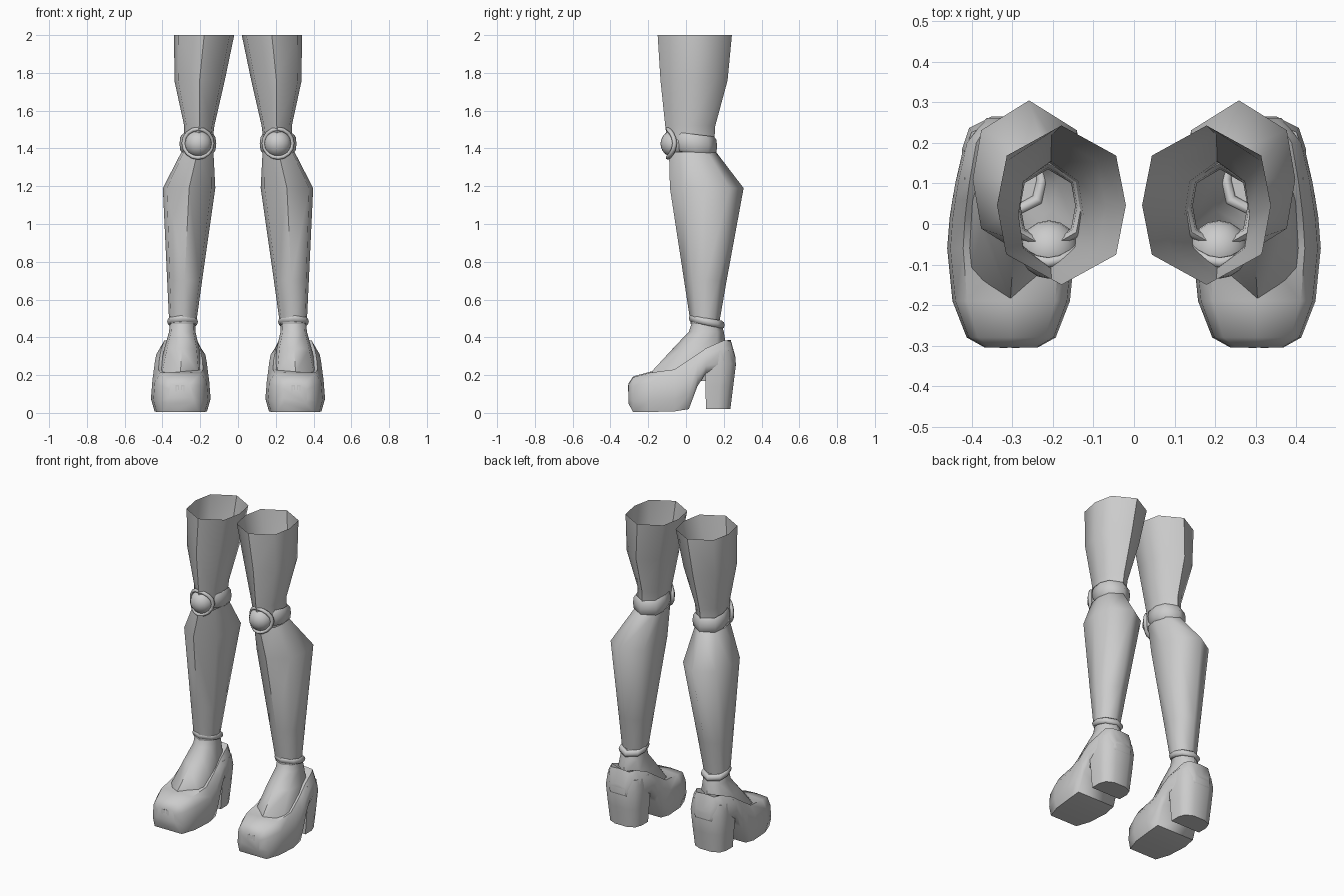
import bpy, bmesh, math
from mathutils import Matrix, Vector

cube = bpy.data.objects.get("Cube")
if cube:
    bpy.data.objects.remove(cube)

grey = bpy.data.materials.new("plain_grey")
grey.use_nodes = True
grey.diffuse_color = (0.6, 0.6, 0.6, 1)
grey.node_tree.nodes["Principled BSDF"].inputs["Base Color"].default_value = (0.6, 0.6, 0.6, 1)


def finish(bm, name, angle=55):
    """Make the part for the left leg and its mirror for the right."""
    for side in ("left", "right"):
        if side == "right":
            bmesh.ops.scale(bm, vec=(-1, 1, 1), verts=bm.verts)
            bmesh.ops.reverse_faces(bm, faces=bm.faces)
        mesh = bpy.data.meshes.new(side + "_" + name)
        bm.to_mesh(mesh)
        mesh.materials.append(grey)
        mesh.shade_smooth()
        mesh.set_sharp_from_angle(angle=math.radians(angle))
        ob = bpy.data.objects.new(side + "_" + name, mesh)
        bpy.context.collection.objects.link(ob)
    bm.free()


def loft(name, rings, cap=False, loop=False, angle=55):
    """Skin a row of point rings that run counter-clockwise going up."""
    bm = bmesh.new()
    rows = [[bm.verts.new(p) for p in ring] for ring in rings]
    n = len(rows[0])
    pairs = list(zip(rows, rows[1:])) + ([(rows[-1], rows[0])] if loop else [])
    for a, b in pairs:
        for i in range(n):
            j = (i + 1) % n
            bm.faces.new((a[i], a[j], b[j], b[i]))
    if cap:
        bm.faces.new(rows[0][::-1])
        bm.faces.new(rows[-1])
    if cap or loop:
        bmesh.ops.recalc_face_normals(bm, faces=bm.faces)
    finish(bm, name, angle)


def octagon(z, x0, x1, y0, y1, tilt=0):
    """Eight-sided ring filling the given bounds, with fuller diagonals."""
    cx, cy, rx, ry = (x0 + x1) / 2, (y0 + y1) / 2, (x1 - x0) / 2, (y1 - y0) / 2
    points = []
    for i in range(8):
        a = i * math.pi / 4
        kx, ky = (1.2, 0.88) if i % 2 else (1, 1)
        dy = ry * ky * math.sin(a)
        points.append((cx + rx * kx * math.cos(a), cy + dy, z + tilt * dy))
    return points


# Hollow thigh and calf
loft("thigh", [octagon(1.44, 0.135, 0.285, -0.10, 0.15),
               octagon(1.52, 0.125, 0.285, -0.11, 0.155),
               octagon(1.76, 0.07, 0.337, -0.135, 0.22),
               octagon(2.0, 0.02, 0.338, -0.15, 0.243)])
loft("calf", [octagon(0.47, 0.222, 0.364, 0.025, 0.175),
              octagon(0.7, 0.19, 0.375, -0.01, 0.215),
              octagon(1.19, 0.12, 0.398, -0.085, 0.305),
              octagon(1.38, 0.13, 0.3, -0.09, 0.16)])

# Rounded bands at the knee and ankle
def band(name, z, height, x0, x1, y0, y1, bulge, tilt):
    rings = []
    for i in range(8):
        a = i * math.pi / 4
        o = -bulge * math.cos(a)
        rings.append(octagon(z + height / 2 * math.sin(a),
                             x0 - o, x1 + o, y0 - o, y1 + o, tilt))
    loft(name, rings, loop=True, angle=75)


band("knee_band", 1.425, 0.1, 0.13, 0.295, -0.06, 0.15, 0.015, -0.12)
band("ankle_strap", 0.483, 0.042, 0.227, 0.36, 0.03, 0.19, 0.015, -0.2)

# Knee ball and the thin collar round it
bm = bmesh.new()
bmesh.ops.create_uvsphere(bm, u_segments=16, v_segments=12, radius=0.072)
bmesh.ops.translate(bm, vec=(0.21, -0.063, 1.425), verts=bm.verts)
finish(bm, "knee_ball")

rings = []
for i in range(16):
    a = i * math.tau / 16
    ring = []
    for k in range(6):
        b = k * math.tau / 6
        r = 0.076 + 0.011 * math.cos(b)
        bow = 0.035 * math.cos(a) ** 2
        ring.append((0.212 + r * math.cos(a), -0.095 + bow + 0.014 * math.sin(b),
                     1.427 + r * math.sin(a)))
    rings.append(ring)
loft("knee_collar", rings, loop=True, angle=75)

# Foot sloping down into the shoe
loft("foot", [octagon(0.17, 0.19, 0.42, -0.21, 0.21),
              octagon(0.21, 0.19, 0.42, -0.19, 0.21),
              octagon(0.34, 0.205, 0.39, -0.07, 0.215),
              octagon(0.43, 0.225, 0.365, 0.015, 0.2),
              octagon(0.49, 0.228, 0.36, 0.035, 0.18)], cap=True)

# Platform shoe: cross-sections from toe to heel as y, bottom, top, half width
SHOE = [(-0.305, 0.05, 0.15, 0.065), (-0.28, 0.005, 0.188, 0.11),
        (-0.19, 0.005, 0.213, 0.145), (-0.06, 0.008, 0.23, 0.158),
        (0.015, 0.02, 0.28, 0.152), (0.06, 0.14, 0.31, 0.145),
        (0.105, 0.21, 0.342, 0.137), (0.2, 0.21, 0.384, 0.115),
        (0.237, 0.21, 0.38, 0.085), (0.262, 0.23, 0.29, 0.06)]
rings = []
for y, low, top, w in SHOE:
    h = top - low
    dip = 0.03 if -0.19 < y < 0.22 else -0.005
    half = [(0.88, 0), (1, 0.3), (0.95, 0.75), (0.75, 1)]
    right = [(0.303 + w * u, y, low + h * v) for u, v in half]
    left = [(0.303 - w * u, y, low + h * v) for u, v in reversed(half)]
    rings.append(right + [(0.303, y, top - dip)] + left)
loft("platform_shoe", rings, cap=True, angle=60)

# Block heel, rounded at the back
rings = []
for z, y0, y1, w in [(0.02, 0.105, 0.235, 0.105), (0.14, 0.104, 0.25, 0.115),
                     (0.26, 0.1, 0.265, 0.122), (0.33, 0.11, 0.25, 0.115)]:
    d = y1 - y0
    side = [(1, 0), (1, 0.5), (0.85, 0.83), (0.4, 1)]
    rings.append([(0.303 + w * u, y0 + d * v, z) for u, v in side] +
                 [(0.303 - w * u, y0 + d * v, z) for u, v in reversed(side)])
loft("block_heel", rings, cap=True, angle=50)

# Small hooked ornament pair on the toe
bm = bmesh.new()
for s in (-1, 1):
    for dx, z, sx, sz in ((0.015, 0.143, 0.018, 0.008), (0.021, 0.128, 0.007, 0.03),
                          (0.008, 0.132, 0.006, 0.022)):
        matrix = Matrix.Translation(Vector((0.307 + s * dx, -0.3, z)))
        bmesh.ops.create_cube(bm, size=1, matrix=matrix @ Matrix.Diagonal((sx, 0.012, sz, 1)))
finish(bm, "toe_ornament", 30)
